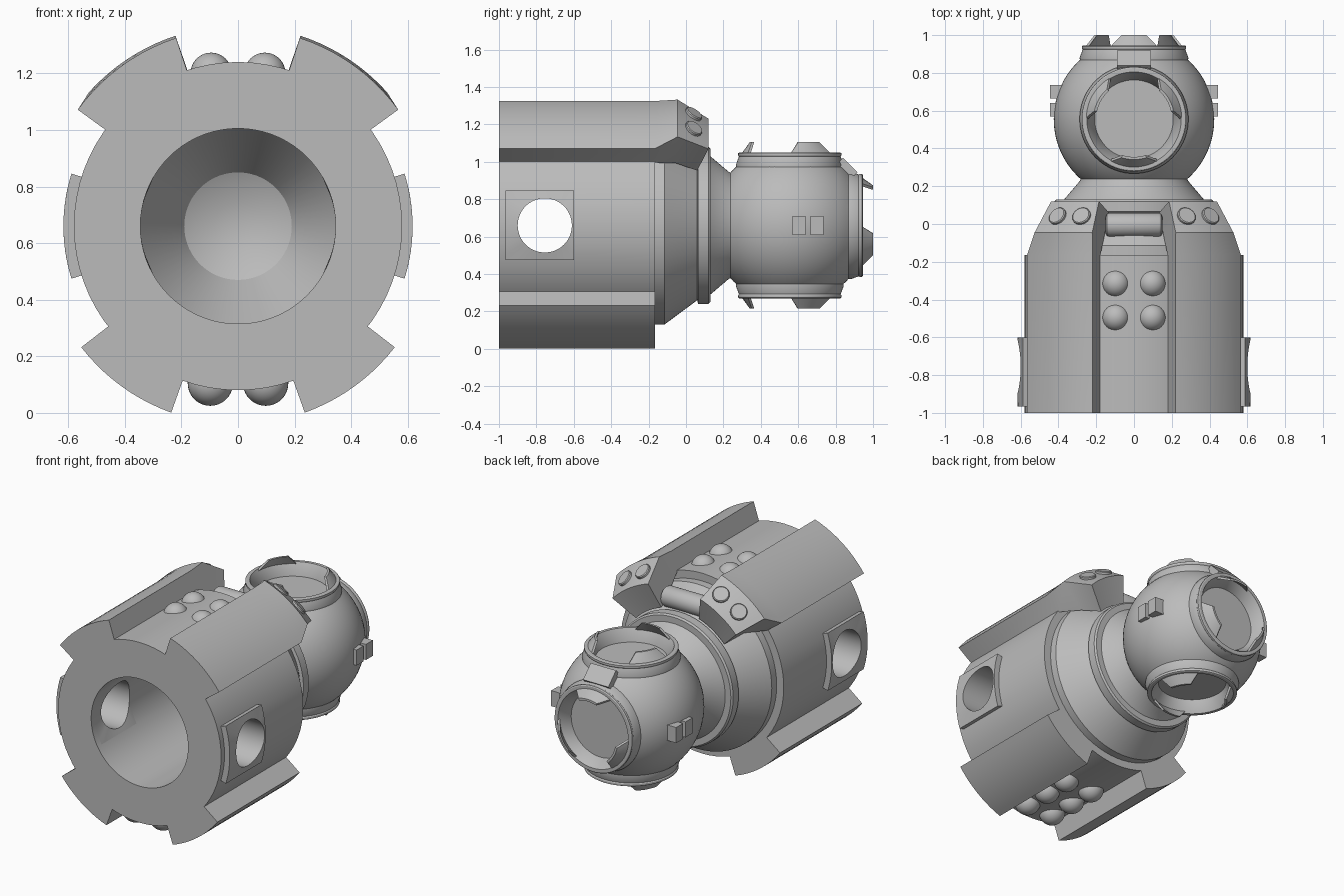
import bpy
import bmesh
from math import radians, cos, sin, tan, atan2
from mathutils import Matrix, Vector

cube = bpy.data.objects.get("Cube")
if cube:
    bpy.data.objects.remove(cube, do_unlink=True)

grey = bpy.data.materials.new("hull_grey")
grey.use_nodes = True
grey.diffuse_color = (0.5, 0.5, 0.5, 1)
grey.node_tree.nodes["Principled BSDF"].inputs["Base Color"].default_value = (0.5, 0.5, 0.5, 1)

AXIS_Z = 0.66
HUB_Y = 0.555


def frame(x, y, z, origin):
    """Matrix with the given axes and origin."""
    m = Matrix((x, y, z)).transposed().to_4x4()
    m.translation = Vector(origin)
    return m


X, Y, Z = Vector((1, 0, 0)), Vector((0, 1, 0)), Vector((0, 0, 1))
LONG = frame(X, Z, Y, (0, 0, AXIS_Z))      # local z runs along the hull
MIRROR = Matrix.Diagonal((-1, 1, 1, 1))


def finish(name, bm, matrix=Matrix()):
    bm.transform(matrix)
    bmesh.ops.recalc_face_normals(bm, faces=bm.faces[:])
    mesh = bpy.data.meshes.new(name)
    bm.to_mesh(mesh)
    bm.free()
    obj = bpy.data.objects.new(name, mesh)
    bpy.context.collection.objects.link(obj)
    mesh.materials.append(grey)
    bpy.ops.object.select_all(action='DESELECT')
    obj.select_set(True)
    bpy.context.view_layer.objects.active = obj
    bpy.ops.object.shade_smooth_by_angle(angle=radians(30))


def turned(profile, closed=False, steps=72):
    """Turn a (radius, height) profile round local z."""
    bm = bmesh.new()
    verts = [bm.verts.new((r, 0, h)) for r, h in profile]
    edges = [bm.edges.new(p) for p in zip(verts, verts[1:])]
    if closed:
        edges.append(bm.edges.new((verts[-1], verts[0])))
    bmesh.ops.spin(bm, geom=verts + edges, cent=(0, 0, 0), axis=(0, 0, 1),
                   angle=radians(360), steps=steps, use_duplicate=False)
    bmesh.ops.remove_doubles(bm, verts=bm.verts[:], dist=0.0001)
    return bm


def arc_block(name, sections, matrix, n=10):
    """Loft arc sections (inner h, outer h, inner r, outer r, start, end)."""
    bm = bmesh.new()
    rings = []
    for h_in, h_out, r_in, r_out, a0, a1 in sections:
        angles = [radians(a0 + (a1 - a0) * i / n) for i in range(n + 1)]
        ring = [bm.verts.new((r_out * cos(a), r_out * sin(a), h_out)) for a in angles]
        ring += [bm.verts.new((r_in * cos(a), r_in * sin(a), h_in)) for a in reversed(angles)]
        rings.append(ring)
    count = len(rings[0])
    for lower, upper in zip(rings, rings[1:]):
        for i in range(count):
            j = (i + 1) % count
            bm.faces.new((lower[i], lower[j], upper[j], upper[i]))
    for ring in (rings[0], rings[-1]):
        for i in range(n):
            bm.faces.new((ring[i], ring[i + 1], ring[count - 2 - i], ring[count - 1 - i]))
    finish(name, bm, matrix)


def box(name, size, matrix):
    bm = bmesh.new()
    bmesh.ops.create_cube(bm, size=1, matrix=Matrix.Diagonal((*size, 1)))
    finish(name, bm, matrix)


def ball(name, radius, centre):
    bm = bmesh.new()
    bmesh.ops.create_uvsphere(bm, u_segments=32, v_segments=20, radius=radius)
    finish(name, bm, Matrix.Translation(centre))


# side windows: extent of the opening left in the hull wall
WIN_Y, WIN_R = -0.755, 0.145
WIN_BACK, WIN_FRONT = -0.605, -0.96
INNER_R, INNER_ANGLE, OUTER_ANGLE = 0.345, 30, 15


def window(name, matrix, n=12):
    """Round tunnel with a raised square frame, joining inner and outer wall."""
    side = [(-1 + 2 * i / n) for i in range(n)]
    square = [(s, -1) for s in side] + [(1, s) for s in side]
    square += [(-s, 1) for s in side] + [(-1, -s) for s in side]

    def rectangle(r, y0, y1, half):
        return [(r * cos(radians(half * t)), r * sin(radians(half * t)),
                 y0 + (y1 - y0) * (s + 1) / 2) for s, t in square]

    def circle(r):
        spots = [(atan2(t, s)) for s, t in square]
        return [((r * r - (WIN_R * sin(a)) ** 2) ** 0.5, WIN_R * sin(a),
                 WIN_Y + WIN_R * cos(a)) for a in spots]

    bm = bmesh.new()
    loops = [rectangle(INNER_R, WIN_FRONT, WIN_BACK, INNER_ANGLE), circle(INNER_R),
             circle(0.617), rectangle(0.617, -0.965, -0.6, 17.5),
             rectangle(0.56, -0.965, -0.6, 17.5)]
    loops = [[bm.verts.new(p) for p in loop] for loop in loops]
    for a, b in zip(loops, loops[1:]):
        for i in range(len(a)):
            j = (i + 1) % len(a)
            bm.faces.new((a[i], a[j], b[j], b[i]))
    finish(name, bm, matrix)


# hull with its shoulder, rim, neck and hollow bore, opened at the windows
bm = turned([(0, 0.25), (0.28, 0.25), (0.285, 0.23), (0.37, 0.13), (0.41, 0.13),
             (0.42, 0.12), (0.42, 0.065), (0.40, 0.06), (0.53, -0.115), (0.53, -0.165),
             (0.58, -0.165), (0.58, WIN_BACK), (0.58, WIN_FRONT), (0.58, -1),
             (INNER_R, -1), (INNER_R, WIN_FRONT), (INNER_R, WIN_BACK), (INNER_R, -0.2),
             (0.19, 0.05), (0.085, 0.1), (0, 0.1)])
opening = []
for face in bm.faces:
    c = face.calc_center_median()
    limit = INNER_ANGLE if c.xy.length < 0.4 else OUTER_ANGLE
    if WIN_FRONT < c.z < WIN_BACK and abs(c.y) < abs(c.x) * tan(radians(limit)):
        opening.append(face)
bmesh.ops.delete(bm, geom=opening, context='FACES')
finish("hull", bm, LONG)

for side, flip in (("left", Matrix()), ("right", MIRROR)):
    m = flip @ LONG
    window(side + "_window", m)
    # armour pads, the upper ones ending in a sloped block
    arc_block(side + "_upper_pad", [(-1, -1, 0.57, 0.7, 36, 71.8),
                                    (-0.165, -0.165, 0.57, 0.7, 36, 71.8),
                                    (-0.06, -0.045, 0.5, 0.708, 42, 71.8),
                                    (0.06, 0.12, 0.43, 0.6, 43, 72)], m)
    arc_block(side + "_lower_pad", [(-1, -1, 0.5, 0.7, -70.3, -37.7),
                                    (-0.165, -0.165, 0.5, 0.7, -70.3, -37.7)], m)
    # round caps on the sloped blocks
    for i, a in enumerate((radians(52), radians(65))):
        radial = Vector((cos(a), 0, sin(a)))
        normal = (radial * 0.85 + Y * 0.53).normalized()
        tangent = Vector((-sin(a), 0, cos(a)))
        spot = frame(tangent, normal.cross(tangent), normal,
                     radial * 0.652 + Y * 0.038 + Z * AXIS_Z)
        cap = turned([(0, -0.04), (0.05, -0.04), (0.05, 0.012), (0.045, 0.017), (0, 0.017)],
                     steps=32)
        finish(f"{side}_block_cap_{i + 1}", cap, flip @ spot)
    # paired boxes on the hub
    for i, y in enumerate((0.605, 0.7)):
        box(f"{side}_hub_box_{i + 1}", (0.08, 0.07, 0.1),
            flip @ Matrix.Translation((0.405, y, AXIS_Z)))
    # tanks in the top and bottom grooves
    sx = 0.095 if side == "left" else -0.095
    for i, y in enumerate((-0.495, -0.315)):
        ball(f"{side}_top_tank_{i + 1}", 0.073, (sx, y, 1.2))
    for i, y in enumerate((-0.9, -0.715, -0.53)):
        ball(f"{side}_bottom_tank_{i + 1}", 0.08, (sx * 1.03, y, 0.105))

# rounded roll between the upper blocks
roll = turned([(0, -0.15), (0.045, -0.15), (0.058, -0.143), (0.064, -0.13),
               (0.064, 0.13), (0.058, 0.143), (0.045, 0.15), (0, 0.15)], steps=32)
finish("top_roll", roll, frame(Y, Z, X, (0, -0.005, 1.12)))

# spherical hub, cut flat at each port
bm = bmesh.new()
bmesh.ops.create_uvsphere(bm, u_segments=64, v_segments=40, radius=0.425)
for d in (Z, -Z, Y):
    cut = bmesh.ops.bisect_plane(bm, geom=bm.verts[:] + bm.edges[:] + bm.faces[:],
                                 plane_co=d * 0.315, plane_no=d, clear_outer=True)
    rim = [e for e in cut["geom_cut"] if isinstance(e, bmesh.types.BMEdge)]
    bmesh.ops.edgeloop_fill(bm, edges=rim)
finish("hub", bm, Matrix.Translation((0, HUB_Y, AXIS_Z)))

# docking ports: collar and three leaning petals each
centre = (0, HUB_Y, AXIS_Z)
ports = {"top": frame(X, -Y, Z, centre), "bottom": frame(X, -Y, -Z, centre),
         "rear": frame(X, Z, Y, centre)}
for name, m in ports.items():
    collar = turned([(0.205, 0.3), (0.285, 0.3), (0.288, 0.325), (0.272, 0.368),
                     (0.276, 0.374), (0.276, 0.386), (0.27, 0.39), (0.25, 0.39),
                     (0.205, 0.31)], closed=True)
    finish(name + "_port_collar", collar, m)
    for i, a in enumerate((90, 210, 330)):
        arc_block(f"{name}_port_petal_{i + 1}",
                  [(0.37, 0.37, 0.25, 0.268, a - 31, a + 31),
                   (0.445, 0.445, 0.2, 0.214, a - 18, a + 18)], m)

# sloped latch between the top and rear ports
box("hub_latch", (0.18, 0.11, 0.05),
    Matrix.Translation((0, 0.861, 0.966)) @ Matrix.Rotation(radians(-45), 4, 'X'))
